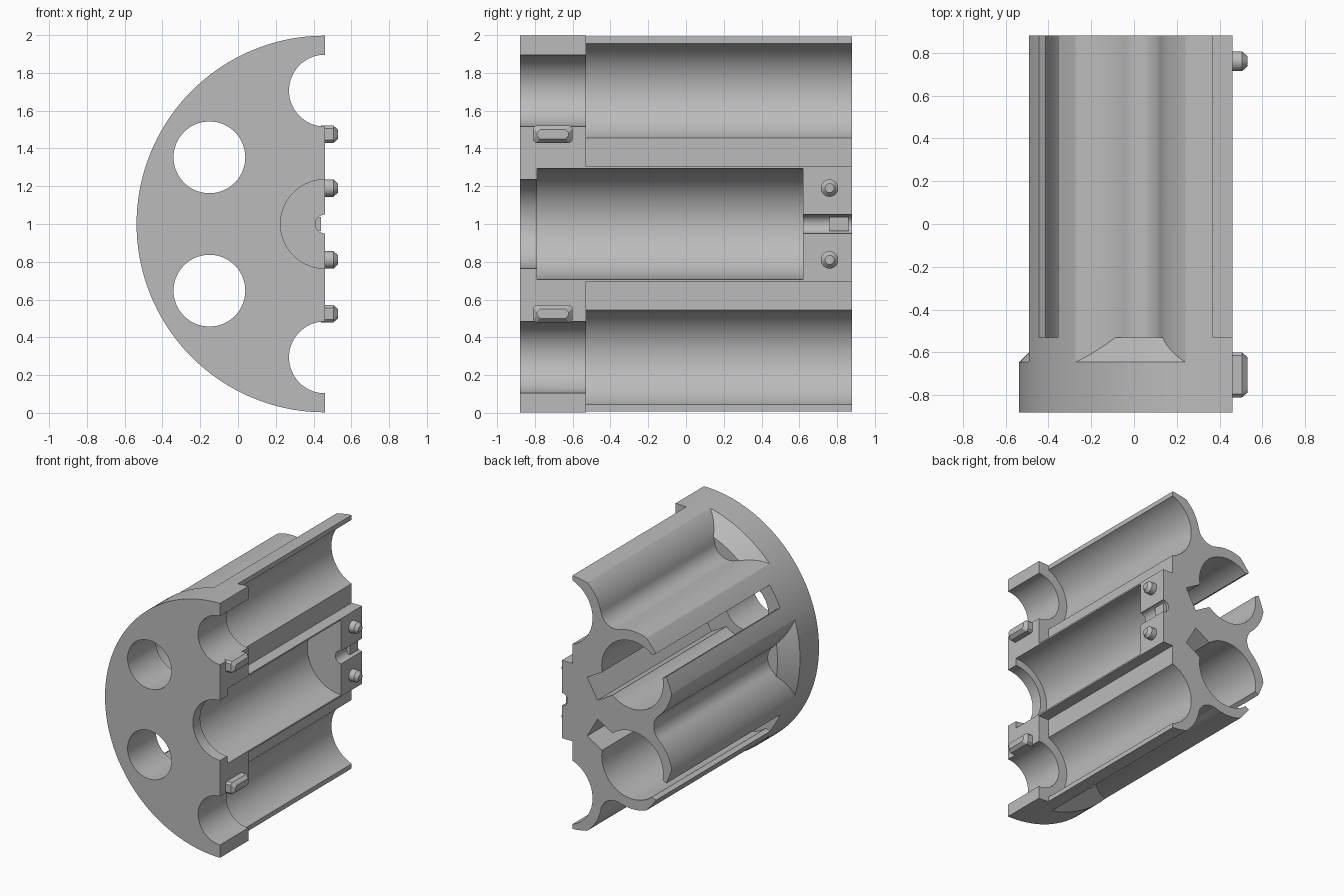
import bpy, bmesh
from math import sin, cos, pi, radians, sqrt, atan2

cube = bpy.data.objects.get("Cube")
if cube:
    bpy.data.objects.remove(cube, do_unlink=True)

grey = bpy.data.materials.new("plain_grey")
grey.use_nodes = True
GREY = (0.5, 0.5, 0.5, 1)
grey.diffuse_color = GREY
grey.node_tree.nodes["Principled BSDF"].inputs["Base Color"].default_value = GREY

AX, AZ = 0.46, 1.0              # drum axis, lying on the flat split face
R = 0.997                       # drum radius
FRONT, STEP, BACK = -0.88, -0.53, 0.88
PITCH = 0.706                   # chamber circle
CHAMBERS = (90, 150, 210, 270)
FLUTES = (120, 180, 240)


def loft(name, rings):
    """Solid through equal-length rings of points, capped at both ends."""
    bm = bmesh.new()
    loops = [[bm.verts.new(p) for p in ring] for ring in rings]
    n = len(loops[0])
    for a, b in zip(loops, loops[1:]):
        for i in range(n):
            j = (i + 1) % n
            bm.faces.new((a[i], a[j], b[j], b[i]))
    bm.faces.new(loops[0][::-1])
    bm.faces.new(loops[-1])
    bmesh.ops.recalc_face_normals(bm, faces=bm.faces)
    mesh = bpy.data.meshes.new(name)
    bm.to_mesh(mesh)
    bm.free()
    mesh.materials.append(grey)
    ob = bpy.data.objects.new(name, mesh)
    bpy.context.collection.objects.link(ob)
    return ob


def prism(name, pts, y0, y1):
    return loft(name, [[(x, y, z) for x, z in pts] for y in (y0, y1)])


def circle(cx, cz, r, n=64):
    return [(cx + r * cos(2 * pi * i / n), cz + r * sin(2 * pi * i / n)) for i in range(n)]


def polar(deg, pts):
    """Map (radial, sideways) points to x, z for a feature at this angle."""
    c, s = cos(radians(deg)), sin(radians(deg))
    return [(AX + u * c - v * s, AZ + u * s + v * c) for u, v in pts]


def cut(ob, cutter):
    cutter.hide_render = True
    mod = ob.modifiers.new("cut", 'BOOLEAN')
    mod.operation = 'DIFFERENCE'
    mod.solver = 'EXACT'
    mod.object = cutter
    bpy.context.view_layer.objects.active = ob
    bpy.ops.object.modifier_apply(modifier=mod.name)
    bpy.data.objects.remove(cutter, do_unlink=True)


def flute_profile():
    """Round-bottomed groove flanked by lobes concentric with the chambers."""
    cu, cv = PITCH * cos(radians(30)), PITCH * sin(radians(30))
    lobe, fillet = 0.345, 0.125
    du = sqrt((lobe + fillet) ** 2 - cv ** 2)
    a0 = atan2(du, -cv)                 # tangent point on the lobe
    a1 = atan2(0.34, -0.05)             # lobe meets the drum
    side = [(1.15, 0.31)]
    for i in range(13):
        a = a1 + (a0 - a1) * i / 12
        side.append((cu + lobe * sin(a), cv + lobe * cos(a)))
    b0 = atan2(cv, du)
    for i in range(1, 9):
        b = b0 * (1 - i / 8)
        side.append((cu + du - fillet * cos(b), fillet * sin(b)))
    return side + [(u, -v) for u, v in side[-2::-1]]


# Half drum
half = [(AX + R * cos(pi / 2 + pi * i / 72), AZ + R * sin(pi / 2 + pi * i / 72))
        for i in range(73)]
drum = prism("half_drum", half, FRONT, BACK)

# Flutes, each ending in a conical ramp
for deg in FLUTES:
    flute = prism("flute_cutter", polar(deg, flute_profile()), -0.69, 1.0)
    ramp_rings = []
    for y, r in ((-0.8, 1.152), (STEP, R - 0.115)):
        ramp_rings.append([(x, y, z) for x, z in circle(AX, AZ, r, 144)])
    cut(flute, loft("ramp_cutter", ramp_rings))
    cut(drum, flute)

# Chambers: narrow mouth, wide rear bore and a radial slot
for deg in CHAMBERS:
    (cx, cz), = polar(deg, [(PITCH, 0)])
    cut(drum, prism("bore_cutter", circle(cx, cz, 0.266), STEP, 1.0))
    cut(drum, prism("mouth_cutter", circle(cx, cz, 0.19), -1.0, -0.4))
    slot = polar(deg, [(0.305, -0.09), (1.2, -0.09), (1.2, 0.09), (0.305, 0.09)])
    cut(drum, prism("slot_cutter", slot, STEP, 1.0))

# Central bore, its mouth and the pin hole behind it
for r, y0, y1 in ((0.293, -0.79, 0.62), (0.235, -1.0, -0.7), (0.05, 0.5, 1.0)):
    cut(drum, prism("centre_cutter", circle(AX, AZ, r), y0, y1))

parts = [drum]

# Small block in the pin hole
parts.append(prism("hole_block", [(0.40, 0.962), (0.44, 0.962), (0.44, 1.038), (0.40, 1.038)],
                   0.76, 0.86))

# Locating pins and keys on the split face, with chamfered tips
LEVELS = ((0.44, 0), (0.505, 0), (0.53, 0.022))
for side, label in ((1, "upper"), (-1, "lower")):
    z = AZ + side * 0.19
    parts.append(loft(label + "_pin", [[(x, y, w) for y, w in circle(0.76, z, 0.046 - c, 32)]
                                       for x, c in LEVELS]))
    z = AZ + side * 0.475
    key = []
    for x, c in LEVELS:
        hy, hz, k = 0.105 - c, 0.046 - c, 0.015
        outline = [(hy, hz - k), (hy - k, hz), (k - hy, hz), (-hy, hz - k),
                   (-hy, k - hz), (k - hy, -hz), (hy - k, -hz), (hy, k - hz)]
        key.append([(x, -0.705 + p, z + q) for p, q in outline])
    parts.append(loft(label + "_key", key))

# Smooth curved walls, crisp edges
bpy.ops.object.select_all(action='DESELECT')
for ob in parts:
    ob.select_set(True)
bpy.context.view_layer.objects.active = drum
bpy.ops.object.shade_smooth_by_angle(angle=radians(25))
